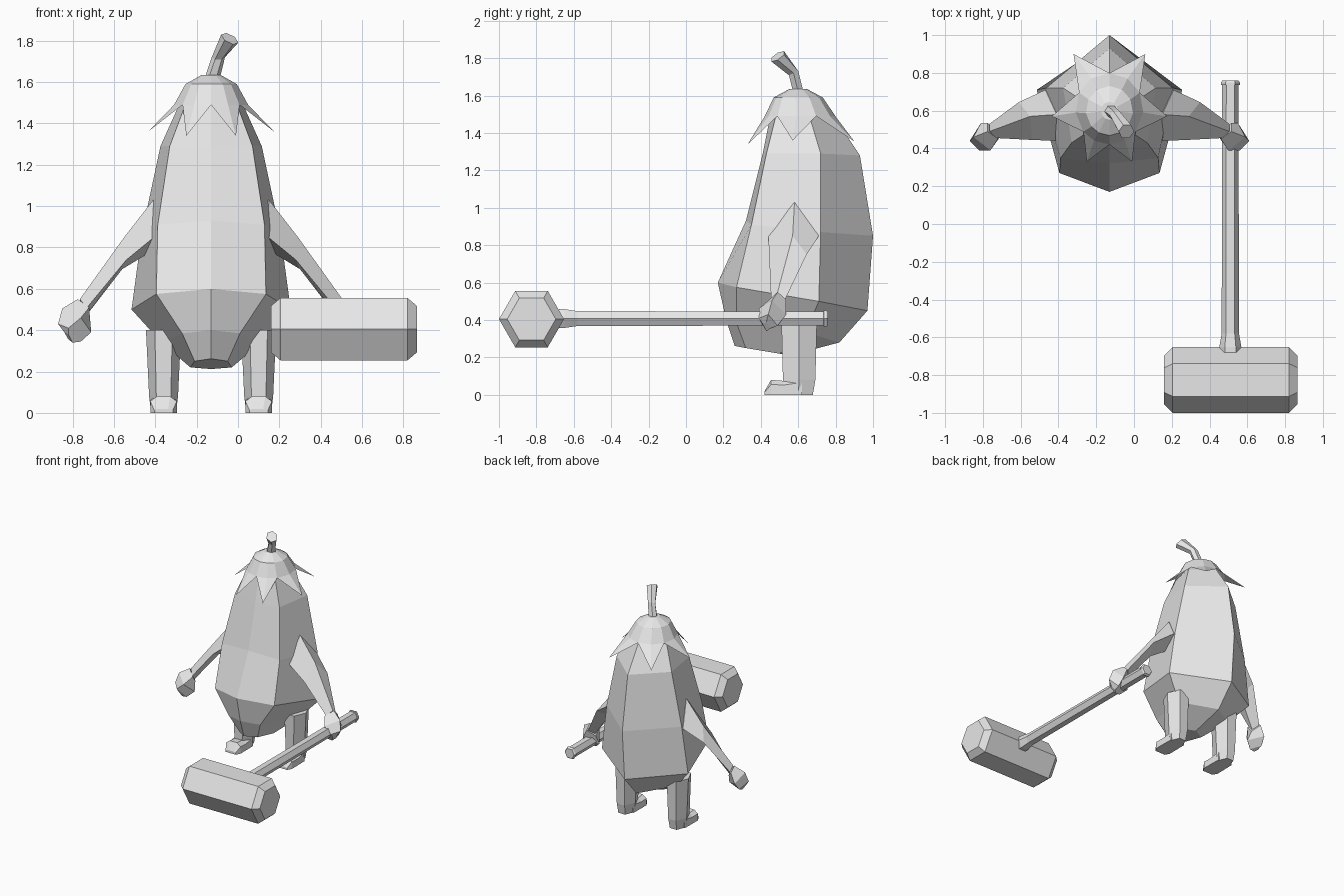
import bpy, bmesh, math
from mathutils import Vector

CX = -0.13  # centre line of the figure

grey = bpy.data.materials.new("plain grey")
grey.diffuse_color = (0.8, 0.8, 0.8, 1)


def make(name, verts, faces):
    bm = bmesh.new()
    vs = [bm.verts.new(v) for v in verts]
    for f in faces:
        bm.faces.new([vs[i] for i in f])
    bmesh.ops.recalc_face_normals(bm, faces=bm.faces)
    mesh = bpy.data.meshes.new(name)
    bm.to_mesh(mesh)
    bm.free()
    mesh.materials.append(grey)
    ob = bpy.data.objects.new(name, mesh)
    bpy.context.collection.objects.link(ob)
    return ob


def loft(name, rings):
    """Skin a list of equal-sized rings and cap both ends."""
    n = len(rings[0])
    verts = [v for r in rings for v in r]
    faces = [(k * n + i, k * n + (i + 1) % n, (k + 1) * n + (i + 1) % n, (k + 1) * n + i)
             for k in range(len(rings) - 1) for i in range(n)]
    faces += [tuple(range(n)), tuple(range(len(verts) - n, len(verts)))]
    return make(name, verts, faces)


def circle(centre, axis_u, axis_v, ru, rv, n, start=0.0):
    c, u, v = Vector(centre), Vector(axis_u), Vector(axis_v)
    return [c + u * ru * math.cos(start + math.tau * i / n)
            + v * rv * math.sin(start + math.tau * i / n) for i in range(n)]


def side(s, pts):
    return [(CX + s * x, y, z) for x, y, z in pts]


X, Y, Z = (1, 0, 0), (0, 1, 0), (0, 0, 1)

# Body: six-sided rings given as front, front corner, side, back
profile = [
    ((0.26, 0.262), (0.08, 0.32, 0.25), (0.10, 0.50, 0.22), (0.56, 0.212)),
    ((0.215, 0.40), (0.14, 0.27, 0.385), (0.235, 0.64, 0.335), (0.82, 0.28)),
    ((0.17, 0.60), (0.265, 0.27, 0.575), (0.385, 0.71, 0.50), (0.97, 0.45)),
    ((0.32, 0.93), (0.258, 0.35, 0.91), (0.335, 0.72, 0.87), (1.0, 0.85)),
    ((0.41, 1.29), (0.20, 0.43, 1.29), (0.245, 0.72, 1.29), (0.93, 1.28)),
    ((0.45, 1.49), (0.125, 0.48, 1.49), (0.155, 0.66, 1.49), (0.79, 1.49)),
    ((0.53, 1.59), (0.06, 0.55, 1.59), (0.08, 0.61, 1.59), (0.68, 1.59)),
]
loft("body", [[(CX, *f), (CX + c[0], *c[1:]), (CX + s[0], *s[1:]), (CX, *b),
               (CX - s[0], *s[1:]), (CX - c[0], *c[1:])] for f, c, s, b in profile])

# Leafy collar: domed cap whose rim runs valley, tip, valley, tip
angles = [math.radians(a) for a in
          (-90, -63, -40, -6, 27, 58, 90, 122, 153, 186, 220, 243)]
tips = [(0.12, 0.33, 1.34), (0.305, 0.57, 1.36), (0.19, 0.90, 1.355)]
verts = []
for r, cy, z in ((0.045, 0.60, 1.635), (0.125, 0.60, 1.59), (0.18, 0.61, 1.49)):
    verts += [(CX + r * math.cos(a), cy + r * 1.05 * math.sin(a), z) for a in angles]
faces = [tuple(range(12))]
for k in range(2):
    faces += [(k * 12 + i, k * 12 + (i + 1) % 12, (k + 1) * 12 + (i + 1) % 12,
               (k + 1) * 12 + i) for i in range(12)]
verts += side(1, tips) + side(-1, tips[::-1])
for i in range(6):
    m = 25 + 2 * i
    faces += [(m - 1, m, 36 + i), (m, 24 + (2 * i + 2) % 12, 36 + i)]
make("leaf_collar", verts, faces)

# Bent stem
loft("stem", [
    circle((CX, 0.605, 1.60), X, Y, 0.038, 0.032, 6),
    circle((-0.095, 0.575, 1.72), X, (0, 0.9, 0.4), 0.032, 0.032, 6),
    circle((-0.04, 0.49, 1.81), (0.9, 0, -0.42), (0.1, 0.85, 0.45), 0.046, 0.046, 6),
])

for s, label in ((1, "left"), (-1, "right")):
    # Arm: rings given as top, front, bottom, back
    loft(label + "_arm", [side(s, r) for r in (
        [(0.20, 0.60, 1.03), (0.20, 0.48, 0.85), (0.20, 0.58, 0.78), (0.24, 0.70, 0.85)],
        [(0.28, 0.58, 1.03), (0.27, 0.44, 0.855), (0.29, 0.58, 0.78), (0.34, 0.71, 0.85)],
        [(0.42, 0.57, 0.85), (0.41, 0.445, 0.74), (0.43, 0.55, 0.695), (0.48, 0.645, 0.75)],
        [(0.635, 0.49, 0.55), (0.60, 0.455, 0.51), (0.60, 0.49, 0.475), (0.635, 0.53, 0.51)],
    )])
    # Fist
    loft(label + "_fist", [side(s, r) for r in (
        [(0.645, 0.49, 0.55), (0.59, 0.45, 0.51), (0.595, 0.49, 0.46), (0.645, 0.535, 0.51)],
        [(0.72, 0.46, 0.505), (0.63, 0.39, 0.46), (0.58, 0.46, 0.39), (0.68, 0.535, 0.43)],
        [(0.74, 0.44, 0.43), (0.69, 0.39, 0.41), (0.63, 0.43, 0.345), (0.69, 0.49, 0.37)],
        [(0.71, 0.43, 0.39), (0.69, 0.41, 0.38), (0.67, 0.43, 0.34), (0.69, 0.45, 0.355)],
    )])
    # Leg
    loft(label + "_leg", [circle((CX + s * 0.23, y, z), X, Y, rx, ry, 6)
                          for y, z, rx, ry in ((0.605, 0.40, 0.085, 0.11),
                                               (0.605, 0.08, 0.07, 0.10),
                                               (0.60, 0.0, 0.06, 0.09))])
    # Foot: rings from heel to toe
    loft(label + "_foot", [[(CX + s * 0.23 + x, y, z) for x, z in
                            ((-w, 0), (w, 0), (w, h * 0.7), (w * 0.5, h),
                             (-w * 0.5, h), (-w, h * 0.7))]
                           for y, w, h in ((0.62, 0.062, 0.095), (0.52, 0.064, 0.075),
                                           (0.455, 0.064, 0.08), (0.42, 0.045, 0.02))])

# Hammer handle, with a flared neck and a thicker butt
loft("hammer_handle", [circle((0.51, y, 0.408), X, Z, r, r, 6) for y, r in (
    (-0.68, 0.058), (-0.65, 0.058), (-0.58, 0.046), (0.735, 0.043),
    (0.737, 0.05), (0.75, 0.05), (0.76, 0.042))])

# Hammer head, hexagonal with chamfered ends
loft("hammer_head", [circle((x, -0.826, 0.405), Y, Z, r, r, 6) for x, r in (
    (0.16, 0.13), (0.205, 0.174), (0.82, 0.174), (0.865, 0.13))])
